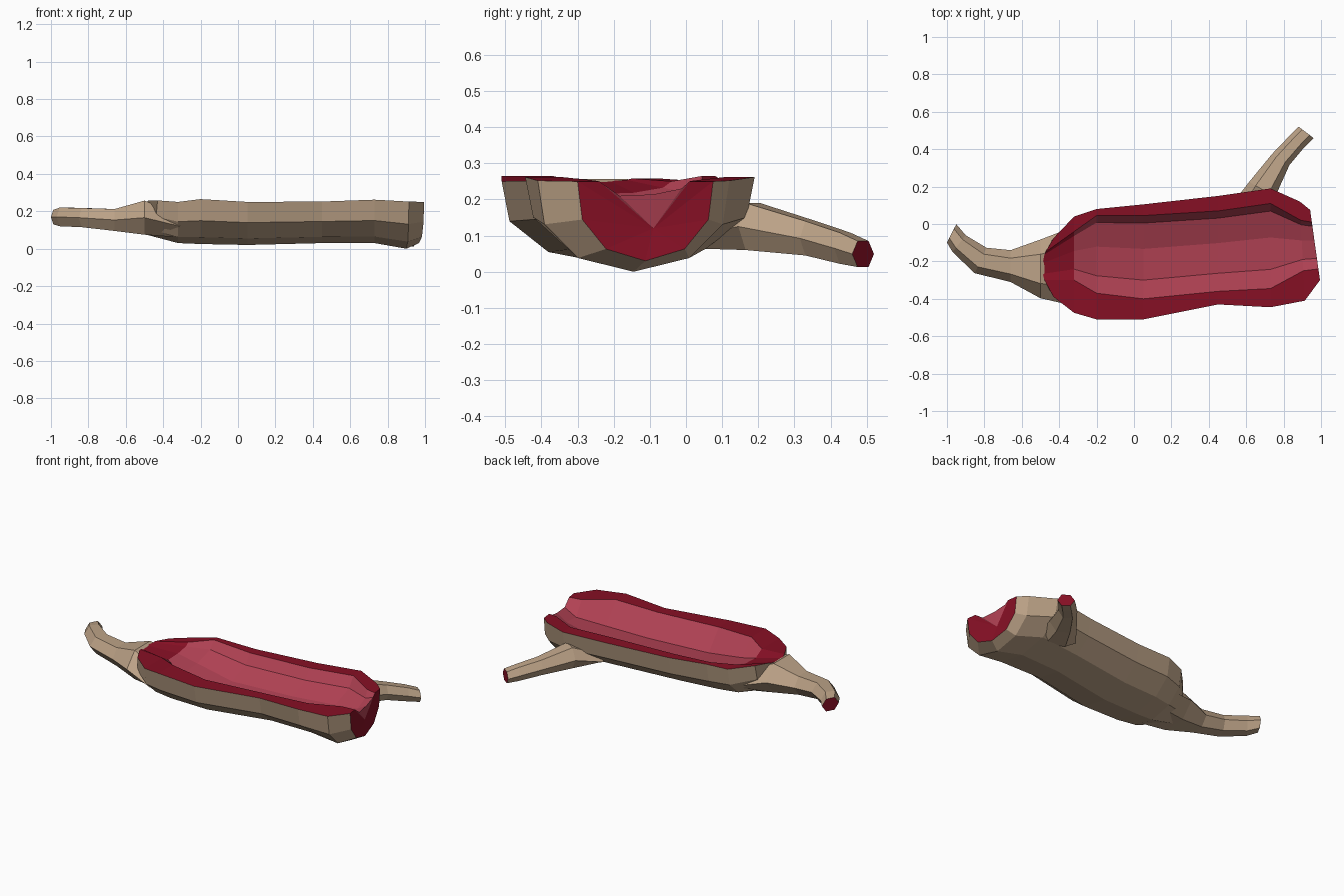
import bpy, math

if "Cube" in bpy.data.objects:
    bpy.data.objects.remove(bpy.data.objects["Cube"])


def material(name, rgb):
    m = bpy.data.materials.new(name)
    m.diffuse_color = (*rgb, 1)
    m.use_nodes = True
    m.node_tree.nodes["Principled BSDF"].inputs["Base Color"].default_value = m.diffuse_color
    return m


BARK = material("bark", (0.50, 0.36, 0.24))
RIM = material("cut_wood", (0.24, 0.005, 0.018))
CORE = material("hollow_wood", (0.45, 0.055, 0.09))


def make_object(name, verts, faces, mats):
    mesh = bpy.data.meshes.new(name)
    mesh.from_pydata(verts, [], faces)
    for m in (BARK, RIM, CORE):
        mesh.materials.append(m)
    for p, i in zip(mesh.polygons, mats):
        p.material_index = i
    obj = bpy.data.objects.new(name, mesh)
    bpy.context.collection.objects.link(obj)
    bpy.context.view_layer.objects.active = obj
    bpy.ops.object.mode_set(mode='EDIT')
    bpy.ops.mesh.select_all(action='SELECT')
    bpy.ops.mesh.normals_make_consistent(inside=False)
    bpy.ops.object.mode_set(mode='OBJECT')
    return obj


def loft(rings, side_mats):
    n = len(rings[0])
    verts = [p for r in rings for p in r]
    faces, mats = [], []
    for i in range(len(rings) - 1):
        for j in range(n):
            k = (j + 1) % n
            faces.append((i*n + j, i*n + k, (i+1)*n + k, (i+1)*n + j))
            mats.append(side_mats[j])
    return verts, faces, mats


# hollow log: x, outer y range, hollow y range, bottom z, floor z, rim z, shear, bow
SECTIONS = [
    (-0.49, -0.39, -0.075, -0.30, -0.15, 0.075, 0.25, 0.258, 0, 0.06),
    (-0.32, -0.475, 0.04, -0.30, -0.04, 0.03, 0.215, 0.250, 0, 0),
    (-0.20, -0.51, 0.08, -0.37, 0.045, 0.025, 0.170, 0.265, 0, 0),
    (0.05, -0.51, 0.105, -0.40, 0.045, 0.02, 0.125, 0.250, 0, 0),
    (0.45, -0.43, 0.15, -0.36, 0.07, 0.03, 0.125, 0.252, 0, 0),
    (0.73, -0.445, 0.19, -0.345, 0.11, 0.03, 0.135, 0.262, 0, 0),
    (0.90, -0.41, 0.12, -0.25, 0.02, 0.0, 0.165, 0.252, -0.05, 0),
    (0.968, -0.30, 0.075, -0.24, 0.01, 0.03, 0.210, 0.250, -0.14, 0),
]
HULL = [(-1, 0), (-.93, .48), (-.58, .85), (0, 1), (.58, .85), (.93, .48), (1, 0)]
HOLLOW = [(1, 0), (.82, .5), (.2, .9), (-.55, 1), (-1, 0)]
rings = []
for x, y0, y1, h0, h1, zb, zf, zr, sh, bow in SECTIONS:
    yc, hw = (y0 + y1) / 2, (y1 - y0) / 2
    hc, hh = (h0 + h1) / 2, (h1 - h0) / 2
    pts = [(yc + hw*a, zr - (zr - zb)*d) for a, d in HULL]
    pts += [(hc + hh*a, zr - (zr - zf)*d) for a, d in HOLLOW]
    rings.append([(x + sh*(y - yc) + bow*((y - yc)/hw)**2, y, z) for y, z in pts])
verts, faces, mats = loft(rings, [0]*6 + [1] + [2]*4 + [1])
mats[7:11] = [1]*4    # the hollow fades into a cut lip at the left end

# end faces: bark at the left, fan around an inner point at the right
faces.append(tuple(range(12)))
mats.append(0)
last = 12 * (len(rings) - 1)
verts.append((0.95, -0.09, 0.12))
for j in range(12):
    faces.append((last + j, last + (j + 1) % 12, len(verts) - 1))
    mats.append(2 if 7 <= j <= 10 else 1)
make_object("hollow_log", verts, faces, mats)


# six-sided branches: x, y, heading in degrees, half width, bottom z, top z
def branch(name, stations):
    rings = []
    for x, y, heading, hw, z0, z1 in stations:
        a = math.radians(heading)
        side = (-math.sin(a), math.cos(a))
        ring = []
        for k in range(6):
            t = k * math.pi / 3
            s = hw * math.cos(t)
            z = (z0 + z1)/2 + (z1 - z0)/2 * math.sin(t) / math.sin(math.pi/3)
            ring.append((x + side[0]*s, y + side[1]*s, z))
        rings.append(ring)
    verts, faces, mats = loft(rings, [0]*6)
    n = len(verts)
    faces += [tuple(range(6)), tuple(range(n - 6, n))]
    mats += [0, 1]
    make_object(name, verts, faces, mats)


branch("left_branch", [
    (-0.31, -0.225, 180, 0.215, 0.06, 0.18),
    (-0.50, -0.24, 180, 0.157, 0.075, 0.257),
    (-0.66, -0.225, 180, 0.085, 0.095, 0.212),
    (-0.82, -0.195, 155, 0.075, 0.115, 0.217),
    (-0.935, -0.105, 142, 0.057, 0.12, 0.22),
    (-0.975, -0.05, 153, 0.055, 0.13, 0.208),
])
branch("back_branch", [
    (0.615, 0.03, 60, 0.12, 0.065, 0.12),
    (0.685, 0.185, 60, 0.08, 0.06, 0.19),
    (0.785, 0.345, 57, 0.055, 0.045, 0.14),
    (0.87, 0.44, 53, 0.05, 0.022, 0.108),
    (0.92, 0.49, 53, 0.05, 0.013, 0.085),
])
